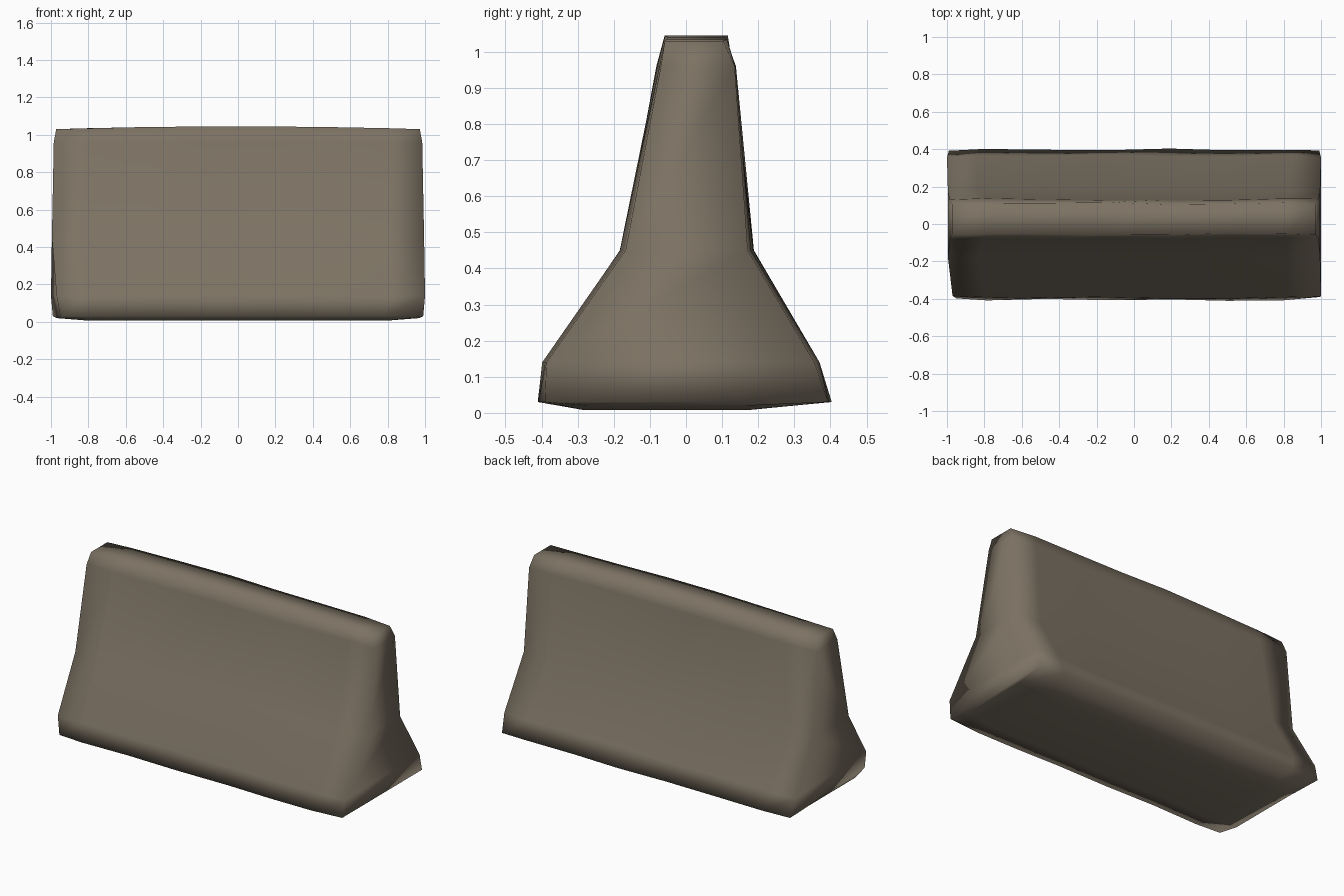
import bpy, bmesh, math, random

if "Cube" in bpy.data.objects:
    bpy.data.objects.remove(bpy.data.objects["Cube"])

random.seed(4)

# Cross-section levels: height, front y, back y, half length at that height
LEVELS = [
    (0.008, -0.28, 0.17, 0.97),
    (0.030, -0.405, 0.40, 0.99),
    (0.140, -0.395, 0.365, 1.00),
    (0.450, -0.178, 0.182, 0.995),
    (0.960, -0.078, 0.133, 0.985),
    (1.030, -0.056, 0.110, 0.972),
]
STATIONS = [-1, -0.82, -0.5, -0.15, 0.2, 0.5, 0.82, 1]


def ring(bm, s):
    """One worn cross-section: front side going up, back side going down."""
    end = abs(s) == 1
    k = 0.97 if end else 1.0
    pts = []
    for side in (1, 2):
        for i, lv in enumerate(LEVELS):
            z, half = lv[0], lv[3]
            mid = (lv[1] + lv[2]) / 2
            y = mid + (lv[side] - mid) * k + random.uniform(-0.006, 0.006)
            x = s * half + (0 if end else random.uniform(-0.03, 0.03))
            if i == len(LEVELS) - 1:          # slightly crowned top
                z += 0.015 * (1 - s * s)
            if i == 0 and end:                # chipped bottom ends
                z += 0.012
            pts.append((x, y, z))
    n = len(LEVELS)
    return [bm.verts.new(p) for p in pts[:n] + pts[n:][::-1]]


# Concrete barrier body
bm = bmesh.new()
rings = [ring(bm, s) for s in STATIONS]
n = len(rings[0])
for a, b in zip(rings, rings[1:]):
    for i in range(n):
        j = (i + 1) % n
        bm.faces.new((a[i], b[i], b[j], a[j]))

# End caps, strips across from front to back
for r in (rings[0], rings[-1]):
    for i in range(len(LEVELS) - 1):
        bm.faces.new((r[i], r[i + 1], r[n - 2 - i], r[n - 1 - i]))

# Knocked-off front left foot corner
rings[0][1].co.x += 0.04
rings[0][2].co.x += 0.03

bmesh.ops.recalc_face_normals(bm, faces=bm.faces)
for f in bm.faces:
    f.smooth = True
mesh = bpy.data.meshes.new("barrier_body")
bm.to_mesh(mesh)
bm.free()
body = bpy.data.objects.new("barrier_body", mesh)
bpy.context.collection.objects.link(body)

# Weathered concrete
mat = bpy.data.materials.new("weathered_concrete")
mat.diffuse_color = (0.205, 0.171, 0.127, 1)
mat.use_nodes = True
mat.node_tree.nodes["Principled BSDF"].inputs["Base Color"].default_value = mat.diffuse_color
mesh.materials.append(mat)
